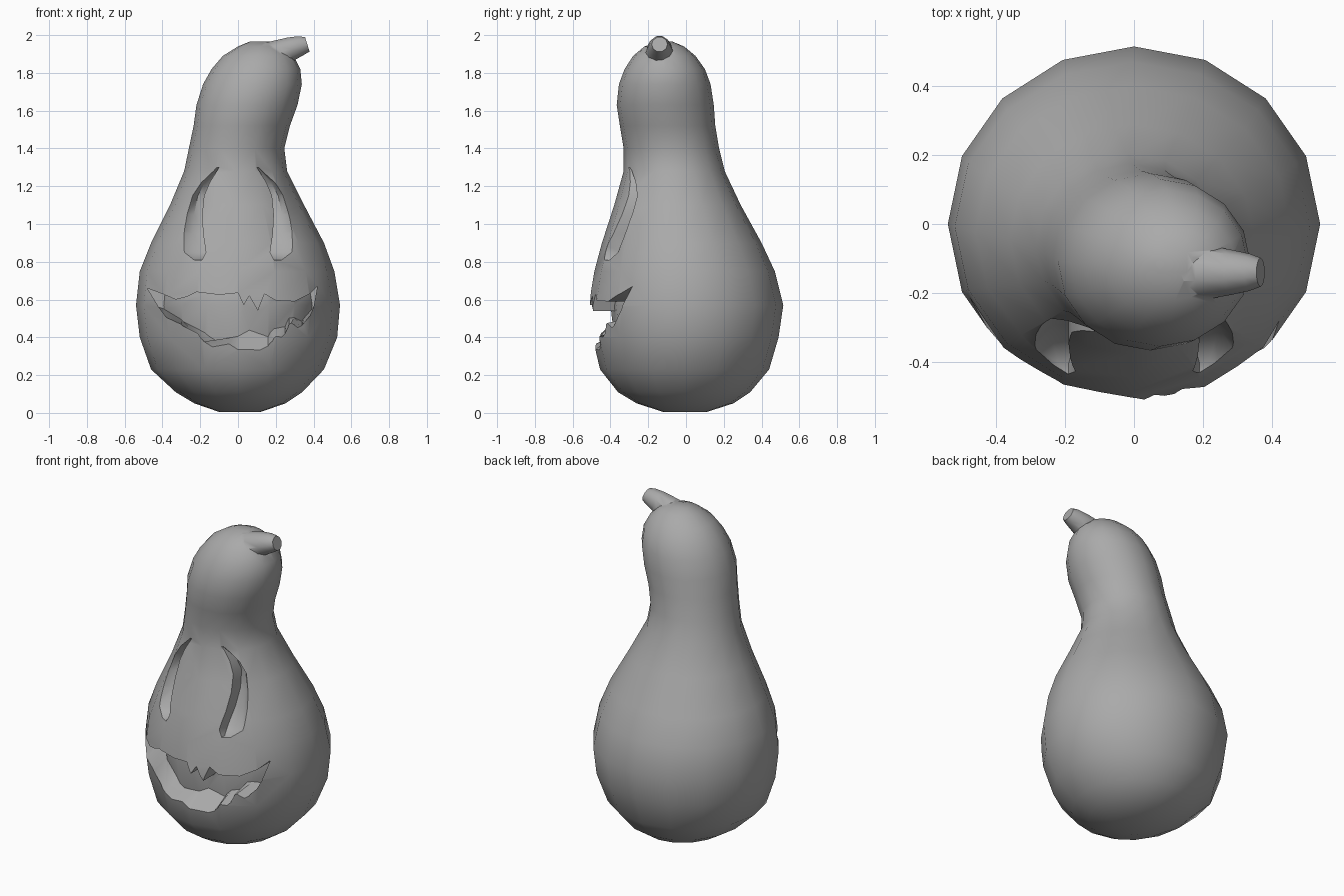
import bpy, bmesh, math

old = bpy.data.objects.get("Cube")
if old:
    bpy.data.objects.remove(old, do_unlink=True)

mat = bpy.data.materials.new("plain_grey")
mat.use_nodes = True
GREY = (0.4, 0.4, 0.4, 1)
mat.diffuse_color = GREY
mat.node_tree.nodes["Principled BSDF"].inputs["Base Color"].default_value = GREY

# Gourd profile: height, left x, right x, front y, back y
PROFILE = [
    (0.005, -.10, .12, -.12, .11), (.05, -.23, .25, -.26, .25),
    (.11, -.33, .34, -.36, .34), (.23, -.46, .455, -.455, .44),
    (.40, -.52, .525, -.495, .49), (.57, -.54, .54, -.515, .515),
    (.75, -.52, .51, -.485, .47), (.90, -.46, .455, -.445, .40),
    (1.1, -.36, .35, -.38, .29), (1.28, -.285, .26, -.33, .205),
    (1.4, -.26, .245, -.33, .175), (1.52, -.235, .275, -.35, .155),
    (1.63, -.22, .315, -.367, .147), (1.74, -.185, .338, -.355, .13),
    (1.82, -.14, .33, -.325, .10), (1.89, -.08, .295, -.28, .05),
    (1.94, 0, .24, -.22, -.01), (1.965, .06, .17, -.15, -.07)]


def loft(name, rings):
    """Closed solid skinned through rings of equal length."""
    bm = bmesh.new()
    rows = [[bm.verts.new(p) for p in ring] for ring in rings]
    for a, b in zip(rows, rows[1:]):
        for i in range(len(a)):
            j = (i + 1) % len(a)
            bm.faces.new((a[i], a[j], b[j], b[i]))
    bm.faces.new(rows[0])
    bm.faces.new(rows[-1])
    bmesh.ops.recalc_face_normals(bm, faces=bm.faces)
    mesh = bpy.data.meshes.new(name)
    bm.to_mesh(mesh)
    bm.free()
    mesh.materials.append(mat)
    ob = bpy.data.objects.new(name, mesh)
    bpy.context.collection.objects.link(ob)
    return ob


def boolean(target, tool, operation):
    """Apply a boolean, then remove the tool."""
    mod = target.modifiers.new("cut", "BOOLEAN")
    mod.operation, mod.object, mod.solver = operation, tool, "EXACT"
    bpy.context.view_layer.objects.active = target
    bpy.ops.object.modifier_apply(modifier=mod.name)
    bpy.data.objects.remove(tool, do_unlink=True)


def gourd(name, inset=0):
    rings = []
    for z, l, r, f, b in PROFILE:
        rx, ry = max((r - l) / 2 - inset, .01), max((b - f) / 2 - inset, .01)
        angles = [k * math.tau / 16 for k in range(16)]
        rings.append([((l + r) / 2 + rx * math.cos(t),
                       (f + b) / 2 + ry * math.sin(t), z) for t in angles])
    return loft(name, rings)


def front_y(x, z):
    """Depth of the front skin at x, z."""
    for p, q in zip(PROFILE, PROFILE[1:]):
        if p[0] <= z <= q[0]:
            t = (z - p[0]) / (q[0] - p[0])
            l, r, f, b = [u + (v - u) * t for u, v in zip(p[1:], q[1:])]
            s = (2 * x - l - r) / (r - l)
            return (f + b) / 2 - (b - f) / 2 * math.sqrt(max(0, 1 - s * s))


body = gourd("gourd_body")

# Stem, bent towards the left and merged into the crown
stem_rings = []
for x, z, r, tilt in [(.08, 1.85, .09, .3), (.20, 1.895, .08, .3),
                      (.28, 1.927, .066, .3), (.335, 1.945, .054, .3),
                      (.367, 1.951, .042, .3)]:
    ring = []
    for k in range(10):
        a = k * math.tau / 10
        up = r * math.sin(a)
        ring.append((x - up * math.sin(tilt), -.14 + r * math.cos(a),
                     z + up * math.cos(tilt)))
    stem_rings.append(ring)
boolean(body, loft("stem", stem_rings), "UNION")

# Mouth: jagged upper lip, sloping lower lip with a broken tooth
upper = [(-.48, .66), (-.40, .63), (-.33, .60), (-.27, .615), (-.22, .64), (-.1, .625),
         (0, .635), (.03, .57), (.06, .62), (.105, .54), (.14, .63),
         (.20, .595), (.30, .59), (.38, .63), (.42, .67)]
lower = [(.40, .56), (.34, .45), (.27, .45), (.25, .40), (.19, .38),
         (.16, .335), (0, .34), (-.18, .36), (-.30, .45), (-.42, .56)]
front, back = [], []
for x, z in upper:
    front.append((x, -.75, z))
    back.append((x, -.15, z))
for x, z in lower:
    slope = .9 * max(0, 1 - abs(x) / .4)
    front.append((x, -.75, z - slope * .22))
    back.append((x, -.15, min(z + slope * .3, .57)))
mouth = loft("mouth_cutter", [front, back])
boolean(mouth, gourd("mouth_floor", .115), "DIFFERENCE")
boolean(body, mouth, "DIFFERENCE")

# Eyes: tall crescents, steep by the nose and fading outwards
EYE = [(.81, .19, .25), (.85, .17, .30), (.95, .185, .295), (1.05, .19, .275),
       (1.15, .18, .245), (1.22, .15, .20), (1.30, .10, .115)]
for side, name in ((-1, "right_eye_cutter"), (1, "left_eye_cutter")):
    rings = []
    for i, (z, xi, xo) in enumerate(EYE):
        xm = (xi + xo) / 2
        depth = (.03, .09, .10, .10, .09, .07, .01)[i]
        rings.append([(side * xo, -.8, z),
                      (side * xo, front_y(side * xo, z) - .01, z),
                      (side * xm, front_y(side * xm, z) + depth * .7, z),
                      (side * xi, front_y(side * xi, z) + depth, z),
                      (side * xi, -.8, z)])
    boolean(body, loft(name, rings), "DIFFERENCE")

# Smooth skin with crisp carved edges
bpy.ops.object.select_all(action="DESELECT")
body.select_set(True)
bpy.context.view_layer.objects.active = body
bpy.ops.object.shade_smooth_by_angle(angle=math.radians(40))
